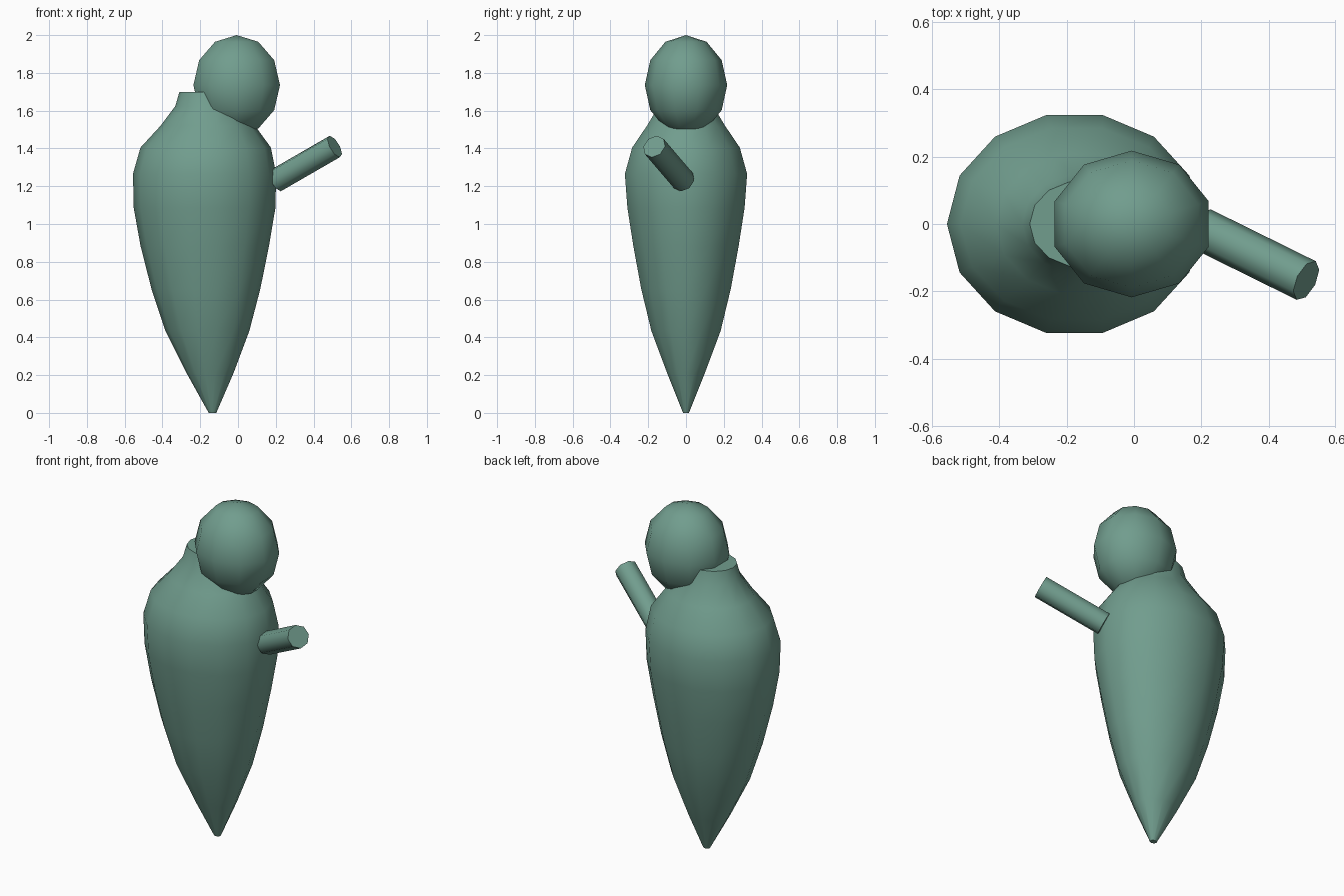
import bpy
from math import cos, sin, pi, radians
from mathutils import Vector

cube = bpy.data.objects.get("Cube")
if cube:
    bpy.data.objects.remove(cube)

green = bpy.data.materials.new("sage green")
green.use_nodes = True
COLOUR = (0.165, 0.337, 0.270, 1)
green.diffuse_color = COLOUR
green.node_tree.nodes["Principled BSDF"].inputs["Base Color"].default_value = COLOUR


def finish(obj, name):
    obj.name = name
    obj.data.materials.clear()
    obj.data.materials.append(green)
    bpy.ops.object.select_all(action='DESELECT')
    obj.select_set(True)
    bpy.context.view_layer.objects.active = obj
    bpy.ops.object.shade_smooth_by_angle(angle=radians(58))


def loft(name, rings, sides):
    """Skin a stack of elliptical rings given as (z, centre x, radius x, radius y)."""
    verts = [(cx + rx * cos(2 * pi * i / sides), ry * sin(2 * pi * i / sides), z)
             for z, cx, rx, ry in rings for i in range(sides)]
    faces = []
    for r in range(len(rings) - 1):
        a = r * sides
        for i in range(sides):
            j = (i + 1) % sides
            faces.append((a + i, a + j, a + sides + j, a + sides + i))
    faces.append(tuple(reversed(range(sides))))
    faces.append(tuple(range(len(verts) - sides, len(verts))))
    mesh = bpy.data.meshes.new(name)
    mesh.from_pydata(verts, [], faces)
    obj = bpy.data.objects.new(name, mesh)
    bpy.context.collection.objects.link(obj)
    finish(obj, name)


# Tapering body with shoulders and an off-centre neck
loft("body", [
    (0.00, -0.135, 0.02, 0.016),
    (0.21, -0.148, 0.124, 0.102),
    (0.434, -0.162, 0.222, 0.188),
    (0.656, -0.170, 0.288, 0.243),
    (0.884, -0.176, 0.340, 0.286),
    (1.085, -0.177, 0.375, 0.318),
    (1.265, -0.177, 0.379, 0.332),
    (1.405, -0.171, 0.345, 0.292),
    (1.52, -0.160, 0.250, 0.212),
    (1.624, -0.160, 0.172, 0.148),
    (1.70, -0.160, 0.150, 0.128),
], 14)

# Faceted egg-shaped head, with flat sides facing left and right
bpy.ops.mesh.primitive_uv_sphere_add(segments=10, ring_count=6, radius=1,
                                     location=(-0.007, 0, 1.735))
head = bpy.context.object
for v in head.data.vertices:
    x, y, z = v.co
    c, s = cos(radians(18)), sin(radians(18))
    if not any(abs(abs(w.co.y) - 1) < 0.001 for w in head.data.vertices):
        break
else:
    c, s = 1, 0
for v in head.data.vertices:
    x, y, z = v.co
    v.co = ((x * c - y * s) * 0.241, (x * s + y * c) * 0.218, z * 0.265)
finish(head, "head")

# Single stub arm reaching forward and up
start, end = Vector((0.2, -0.014, 1.23)), Vector((0.512, -0.168, 1.41))
axis = end - start
bpy.ops.mesh.primitive_cylinder_add(vertices=8, radius=0.064, depth=axis.length,
                                    location=(start + end) / 2)
arm = bpy.context.object
arm.rotation_euler = axis.to_track_quat('Z', 'Y').to_euler()
finish(arm, "left_arm")
